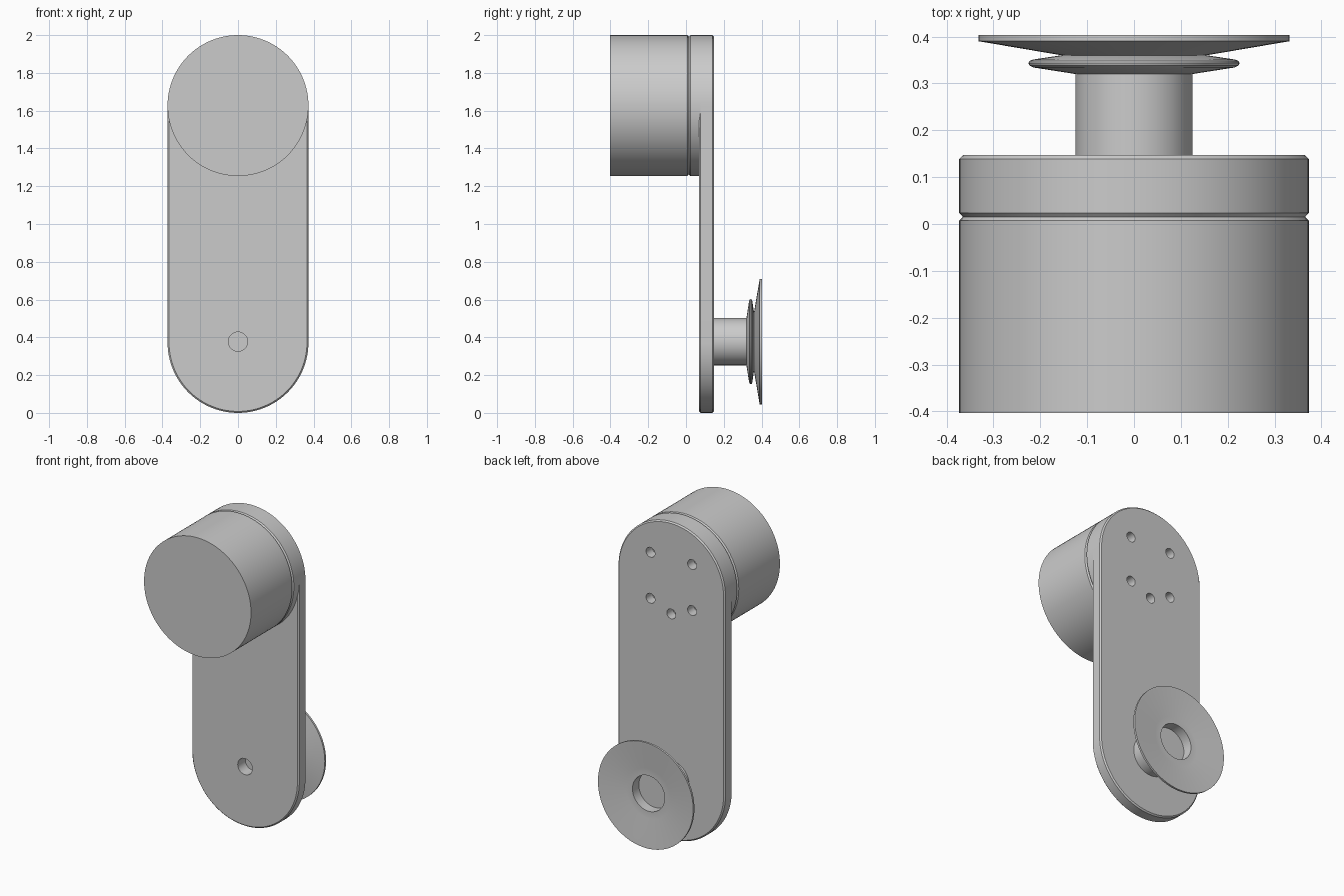
import bpy
import bmesh
from math import cos, sin, pi, radians

if "Cube" in bpy.data.objects:
    bpy.data.objects.remove(bpy.data.objects["Cube"], do_unlink=True)

R = 0.373            # arm and motor radius
TOP, LOW = 2 - R, R  # heights of the two arm axes
BEVEL = 0.008
SEG = 96

grey = bpy.data.materials.new("plain grey")
grey.use_nodes = True
grey.diffuse_color = (0.6, 0.6, 0.6, 1)
grey.node_tree.nodes["Principled BSDF"].inputs["Base Color"].default_value = grey.diffuse_color


def loft(name, loops):
    """Skin a list of equal closed loops and cap both ends."""
    bm = bmesh.new()
    rings = [[bm.verts.new(p) for p in loop] for loop in loops]
    for a, b in zip(rings, rings[1:]):
        for i in range(len(a)):
            j = (i + 1) % len(a)
            bm.faces.new((a[i], a[j], b[j], b[i]))
    bm.faces.new(rings[0])
    bm.faces.new(rings[-1])
    bmesh.ops.recalc_face_normals(bm, faces=bm.faces)
    mesh = bpy.data.meshes.new(name)
    bm.to_mesh(mesh)
    bm.free()
    mesh.materials.append(grey)
    obj = bpy.data.objects.new(name, mesh)
    bpy.context.collection.objects.link(obj)
    return obj


def circle(r, y, x, z, seg):
    return [(x + r * cos(2 * pi * i / seg), y, z + r * sin(2 * pi * i / seg)) for i in range(seg)]


def turned(name, profile, x=0, z=0, seg=SEG):
    """Turn a (radius, y) profile about an axis along y."""
    return loft(name, [circle(r, y, x, z, seg) for r, y in profile])


def stadium(r, y):
    half = SEG // 2
    arcs = ((TOP, 0), (LOW, pi))
    return [(r * cos(start + pi * i / half), y, z + r * sin(start + pi * i / half))
            for z, start in arcs for i in range(half + 1)]


def smooth(obj):
    bpy.ops.object.select_all(action="DESELECT")
    obj.select_set(True)
    bpy.context.view_layer.objects.active = obj
    bpy.ops.object.shade_smooth_by_angle(angle=radians(25))


def drill(obj, cutter):
    bpy.context.view_layer.objects.active = obj
    mod = obj.modifiers.new("hole", "BOOLEAN")
    mod.operation = "DIFFERENCE"
    mod.solver = "EXACT"
    mod.object = cutter
    bpy.ops.object.modifier_apply(modifier=mod.name)
    bpy.data.objects.remove(cutter, do_unlink=True)


# Motor housing and the collar behind the groove
FRONT, BACK = 0.07, 0.147
motor = turned("motor_housing", [(R, -0.403), (R, 0.007), (R - BEVEL, 0.015)], z=TOP)
collar = turned("arm_collar", [(R - BEVEL, 0.015), (R, 0.024), (R, FRONT + BEVEL)], z=TOP)

# Flat arm with chamfered rims
arm = loft("arm_plate", [stadium(R - BEVEL, FRONT), stadium(R, FRONT + BEVEL),
                         stadium(R, BACK - BEVEL), stadium(R - BEVEL, BACK)])

# Screw holes on the back: four in a square and one below
bolt = 0.205
for angle in (45, 135, 225, 270, 315):
    a = radians(angle)
    drill(arm, turned("screw_cutter", [(0.031, 0.085), (0.031, 0.2)],
                      bolt * cos(a), TOP + bolt * sin(a), 24))

# Hole on the front, opposite the suction cup
drill(arm, turned("front_cutter", [(0.051, 0.0), (0.051, 0.2)], z=LOW + 0.004, seg=40))

# Suction cup: stem, flange, flared lip, then the hollow inside
cup = turned("suction_cup", [
    (0.125, BACK - 0.002), (0.125, 0.32), (0.215, 0.334), (0.223, 0.338),
    (0.225, 0.343), (0.223, 0.348), (0.215, 0.351), (0.155, 0.36),
    (0.332, 0.39), (0.332, 0.403), (0.322, 0.403), (0.156, 0.373),
    (0.112, 0.373), (0.112, 0.31)], z=LOW + 0.004)

for part in (motor, collar, arm, cup):
    smooth(part)
